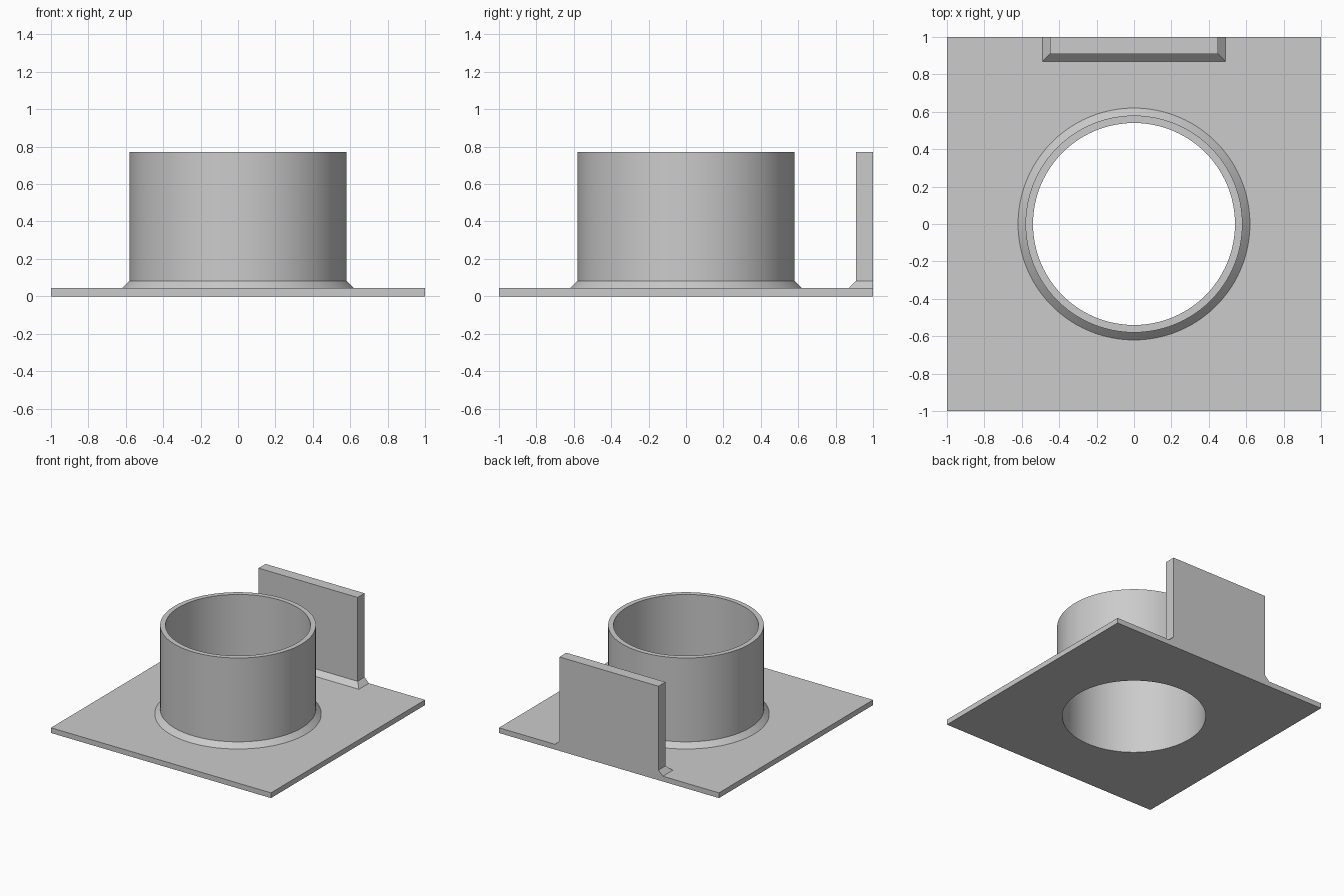
import bpy
import bmesh
from math import cos, sin, pi, radians

cube = bpy.data.objects.get("Cube")
if cube:
    bpy.data.objects.remove(cube, do_unlink=True)

# Main sizes
SEGMENTS = 96
HALF = 1.0
PLATE_TOP = 0.043
CHAMFER = 0.04
HEIGHT = 0.772
BORE, OUTER = 0.54, 0.58
WALL_HALF, WALL_FRONT = 0.45, 0.91

grey = bpy.data.materials.new("light_grey")
grey.use_nodes = True
colour = (0.6, 0.6, 0.6, 1)
grey.diffuse_color = colour
grey.node_tree.nodes["Principled BSDF"].inputs["Base Color"].default_value = colour


def circle(radius, z):
    angles = [2 * pi * i / SEGMENTS for i in range(SEGMENTS)]
    return [(radius * cos(a), radius * sin(a), z) for a in angles]


def square(half, z):
    # A circle pushed outward onto a square, so that it pairs with the round rings
    ring = []
    for x, y, _ in circle(1, z):
        s = half / max(abs(x), abs(y))
        ring.append((x * s, y * s, z))
    return ring


def rectangle(half_x, front, z):
    return [(-half_x, front, z), (half_x, front, z), (half_x, HALF, z), (-half_x, HALF, z)]


def loft(name, rings, closed):
    """Skin a list of equal rings; closed joins last to first, otherwise caps the ends."""
    bm = bmesh.new()
    loops = [[bm.verts.new(p) for p in ring] for ring in rings]
    pairs = list(zip(loops, loops[1:]))
    if closed:
        pairs.append((loops[-1], loops[0]))
    else:
        bm.faces.new(loops[0])
        bm.faces.new(loops[-1])
    n = len(loops[0])
    for a, b in pairs:
        for i in range(n):
            j = (i + 1) % n
            bm.faces.new((a[i], a[j], b[j], b[i]))
    bmesh.ops.recalc_face_normals(bm, faces=bm.faces)
    mesh = bpy.data.meshes.new(name)
    bm.to_mesh(mesh)
    bm.free()
    mesh.materials.append(grey)
    obj = bpy.data.objects.new(name, mesh)
    bpy.context.collection.objects.link(obj)
    return obj


# Square plate with a bored collar and a chamfered foot
body = loft("plate_with_collar", [
    circle(BORE, 0),
    circle(BORE, HEIGHT),
    circle(OUTER, HEIGHT),
    circle(OUTER, PLATE_TOP + CHAMFER),
    circle(OUTER + CHAMFER, PLATE_TOP),
    square(HALF, PLATE_TOP),
    square(HALF, 0),
], closed=True)

# Upright wall at the back edge, with a chamfered foot on three sides
wall = loft("back_wall", [
    rectangle(WALL_HALF + CHAMFER, WALL_FRONT - CHAMFER, PLATE_TOP),
    rectangle(WALL_HALF, WALL_FRONT, PLATE_TOP + CHAMFER),
    rectangle(WALL_HALF, WALL_FRONT, HEIGHT),
], closed=False)

# Smooth the round surfaces, keep the edges sharp
bpy.ops.object.select_all(action="DESELECT")
body.select_set(True)
bpy.context.view_layer.objects.active = body
bpy.ops.object.shade_smooth_by_angle(angle=radians(30))
